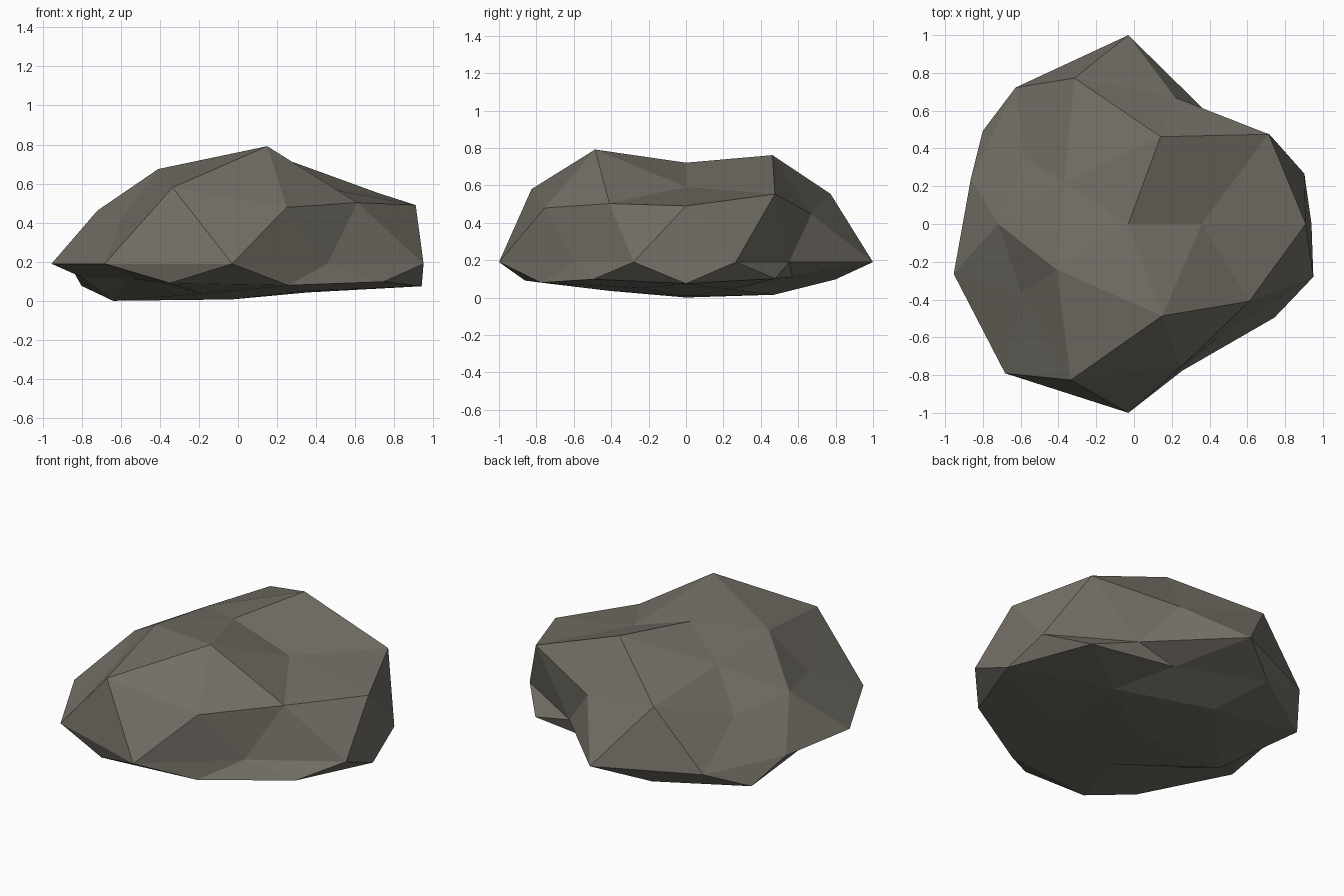
import bpy, bmesh, math

if "Cube" in bpy.data.objects:
    bpy.data.objects.remove(bpy.data.objects["Cube"], do_unlink=True)

# Radius of every boulder corner, by ring height, anticlockwise from +x
RINGS = {
    1.0: [0.83],
    0.9: [0.74, 1.05, 0.80, 0.89, 1.105],
    0.5: [1.08, 1.085, 0.81, 1.16, 0.93],
    0.4: [1.05, 0.895, 0.76, 0.785, 1.01],
    0.0: [0.98, 0.775, 1.136, 1.015, 0.877, 0.972, 1.11, 1.136, 0.83, 1.03],
    -0.4: [1.03, 1.07, 0.85, 1.15, 1.07],
    -0.5: [1.14, 0.80, 1.12, 0.75, 1.09],
    -0.9: [0.90, 1.07, 1.16, 0.94, 0.86],
    -1.0: [0.95],
}
CENTRE = (-0.03, 0.0, 0.19)
DEPTH, CROWN, BASE = 0.88, 0.64, 0.192


def ring_radius(co):
    radii = RINGS[round(co.z, 1)]
    if len(radii) == 1:
        return radii[0]
    angle = (math.degrees(math.atan2(co.y, co.x)) + 1) % 360
    return radii[int(angle * len(radii) / 360)]


# Stone colour
stone = bpy.data.materials.new("grey_brown_stone")
stone.use_nodes = True
colour = (0.172, 0.159, 0.133, 1)
stone.diffuse_color = colour
shader = next(n for n in stone.node_tree.nodes if n.type == 'BSDF_PRINCIPLED')
shader.inputs["Base Color"].default_value = colour
shader.inputs["Roughness"].default_value = 0.9

# Faceted boulder: domed crown over a shallow base
bm = bmesh.new()
bmesh.ops.create_icosphere(bm, subdivisions=2, radius=1)
for v in bm.verts:
    r = ring_radius(v.co)
    height = CROWN if v.co.z > 0 else BASE
    v.co.x = CENTRE[0] + v.co.x * r
    v.co.y = CENTRE[1] + v.co.y * r * DEPTH
    v.co.z = CENTRE[2] + v.co.z * r * height
for f in bm.faces:
    f.smooth = False
mesh = bpy.data.meshes.new("boulder")
bm.to_mesh(mesh)
bm.free()
mesh.materials.append(stone)
boulder = bpy.data.objects.new("boulder", mesh)
bpy.context.collection.objects.link(boulder)
